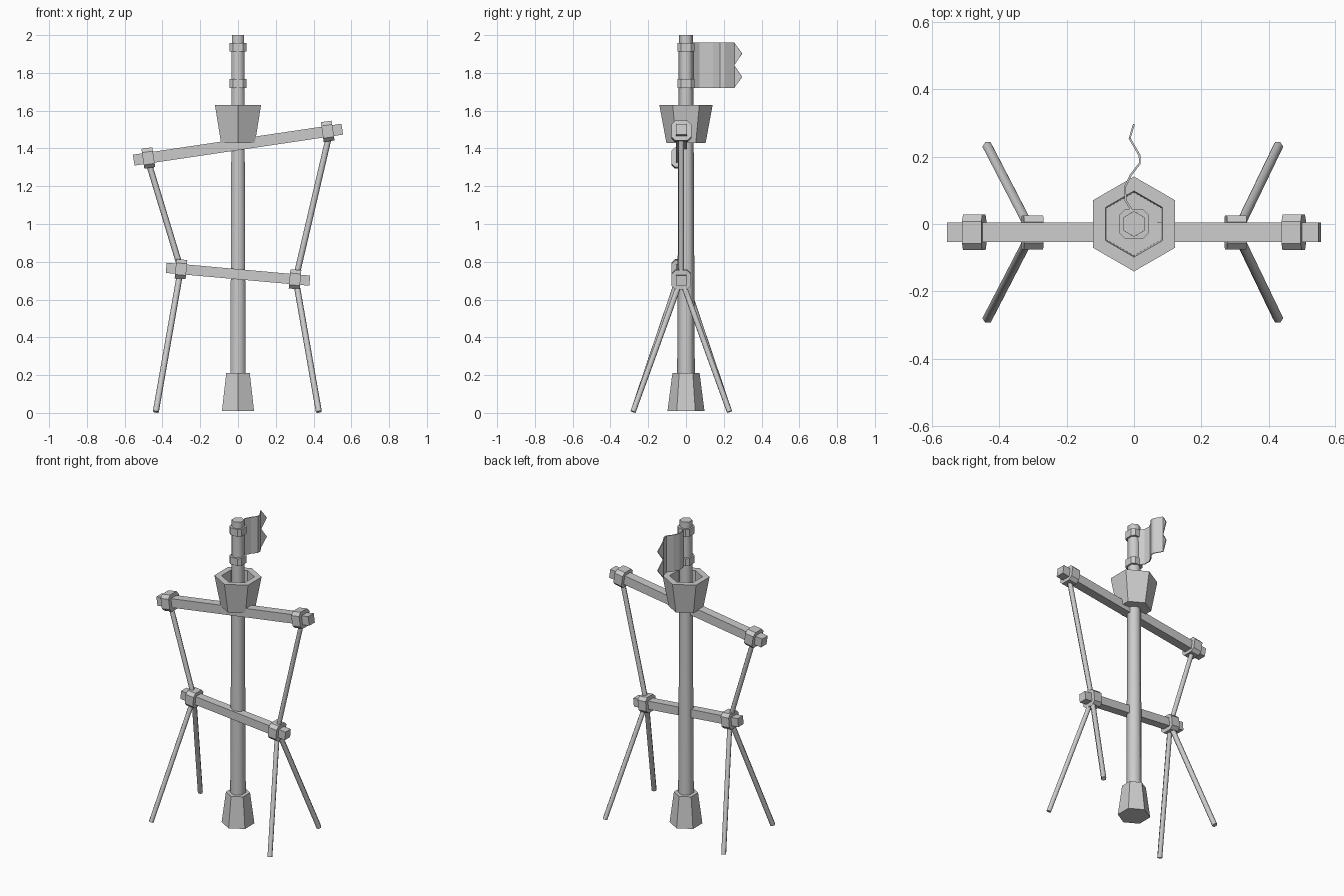
import bpy, bmesh, math
from mathutils import Vector, Matrix

if "Cube" in bpy.data.objects:
    bpy.data.objects.remove(bpy.data.objects["Cube"])

grey = bpy.data.materials.new("plain grey")
grey.diffuse_color = (0.6, 0.6, 0.6, 1)
grey.use_nodes = True
grey.node_tree.nodes["Principled BSDF"].inputs["Base Color"].default_value = grey.diffuse_color


def finish(name, bm, smooth=False):
    bmesh.ops.recalc_face_normals(bm, faces=bm.faces)
    me = bpy.data.meshes.new(name)
    bm.to_mesh(me)
    bm.free()
    me.materials.append(grey)
    ob = bpy.data.objects.new(name, me)
    bpy.context.collection.objects.link(ob)
    if smooth:
        bpy.ops.object.select_all(action='DESELECT')
        ob.select_set(True)
        bpy.context.view_layer.objects.active = ob
        bpy.ops.object.shade_smooth_by_angle(angle=math.radians(61))
    return ob


def lathe(name, profile, smooth=False):
    """Six-sided body with corners toward +y and -y; profile is (radius, z)."""
    bm = bmesh.new()
    rings = [[bm.verts.new((r * math.sin(i * math.pi / 3), r * math.cos(i * math.pi / 3), z))
              for i in range(6)] for r, z in profile]
    for a, b in zip(rings, rings[1:]):
        for i in range(6):
            j = (i + 1) % 6
            bm.faces.new((a[i], a[j], b[j], b[i]))
    bm.faces.new(rings[0])
    bm.faces.new(rings[-1])
    return finish(name, bm, smooth)


def bar(name, p, q, section, smooth=False):
    """Extrude a 2D section from p to q; section y follows the world y axis."""
    p, q = Vector(p), Vector(q)
    d = (q - p).normalized()
    side = d.cross(Vector((0, 1, 0))).normalized()
    other = side.cross(d)
    bm = bmesh.new()
    ends = [[bm.verts.new(c + side * u + other * v) for u, v in section] for c in (p, q)]
    n = len(section)
    for i in range(n):
        j = (i + 1) % n
        bm.faces.new((ends[0][i], ends[0][j], ends[1][j], ends[1][i]))
    bm.faces.new(ends[0])
    bm.faces.new(ends[1])
    return finish(name, bm, smooth)


def square(h):
    return [(-h, -h), (h, -h), (h, h), (-h, h)]


def chamfered(h, c):
    k = h - c
    return [(-k, -h), (k, -h), (h, -k), (h, k), (k, h), (-k, h), (-h, k), (-h, -k)]


def hexagon(r):
    return [(r * math.cos(i * math.pi / 3), r * math.sin(i * math.pi / 3)) for i in range(6)]


# mast, foot and lookout basket
lathe("mast", [(0.047, 0.15), (0.038, 2.0)], True)
lathe("mast_foot", [(0.098, 0.01), (0.072, 0.21)])
lathe("lookout_basket", [(0.104, 1.43), (0.141, 1.63), (0.098, 1.63), (0.094, 1.455)])

# flag collars on the mast
for i, z in enumerate((1.72, 1.912)):
    bar(f"flag_collar_{i}", (0, 0, z), (0, 0, z + 0.047), chamfered(0.044, 0.018))

# two tilted yards, each with a clamp near both ends
Y = -0.025
yards = (("upper", (-0.552, 1.338), (0.552, 1.502), 0.029, 0.48, 0.053),
         ("lower", (-0.38, 0.768), (0.38, 0.70), 0.027, 0.303, 0.051))
for name, a, b, half, cx, ch in yards:
    p, q = Vector((a[0], Y, a[1])), Vector((b[0], Y, b[1]))
    bar(name + "_yard", p, q, square(half))
    d = (q - p).normalized()
    for s, label in ((-1, "left"), (1, "right")):
        c = (p + q) / 2 + d * (s * cx)
        bar(f"{name}_{label}_clamp", c - d * 0.029, c + d * 0.029, chamfered(ch, 0.02))

# rods between the yards and splayed stays down to the ground
rod = hexagon(0.016)
for label, top, mid, low, foot in (("left", (-0.478, 1.34), (-0.302, 0.76), (-0.303, 0.76), -0.435),
                                   ("right", (0.483, 1.47), (0.308, 0.72), (0.305, 0.71), 0.428)):
    bar(label + "_rod", (top[0], Y, top[1]), (mid[0], Y, mid[1]), rod, True)
    for side, y in (("front", -0.28), ("back", 0.23)):
        bar(f"{label}_{side}_stay", (low[0], Y, low[1]), (foot, y, 0.006), rod, True)

# rippled flag with a notched tail
path = [(0.0, 0.03), (-0.025, 0.07), (-0.027, 0.11), (-0.01, 0.145),
        (0.017, 0.18), (0.017, 0.203), (-0.013, 0.255)]
levels = (1.72, 1.84, 1.96)
bm = bmesh.new()
cols = [[bm.verts.new((x, y, z)) for z in levels] for x, y in path]
for a, b in zip(cols, cols[1:]):
    for k in range(2):
        bm.faces.new((a[k], b[k], b[k + 1], a[k + 1]))
for k, z in enumerate((1.778, 1.902)):
    tip = bm.verts.new((0, 0.297, z))
    bm.faces.new((cols[-1][k], tip, cols[-1][k + 1]))
flag = finish("flag", bm)
mod = flag.modifiers.new("thickness", 'SOLIDIFY')
mod.thickness = 0.006
mod.offset = 0
